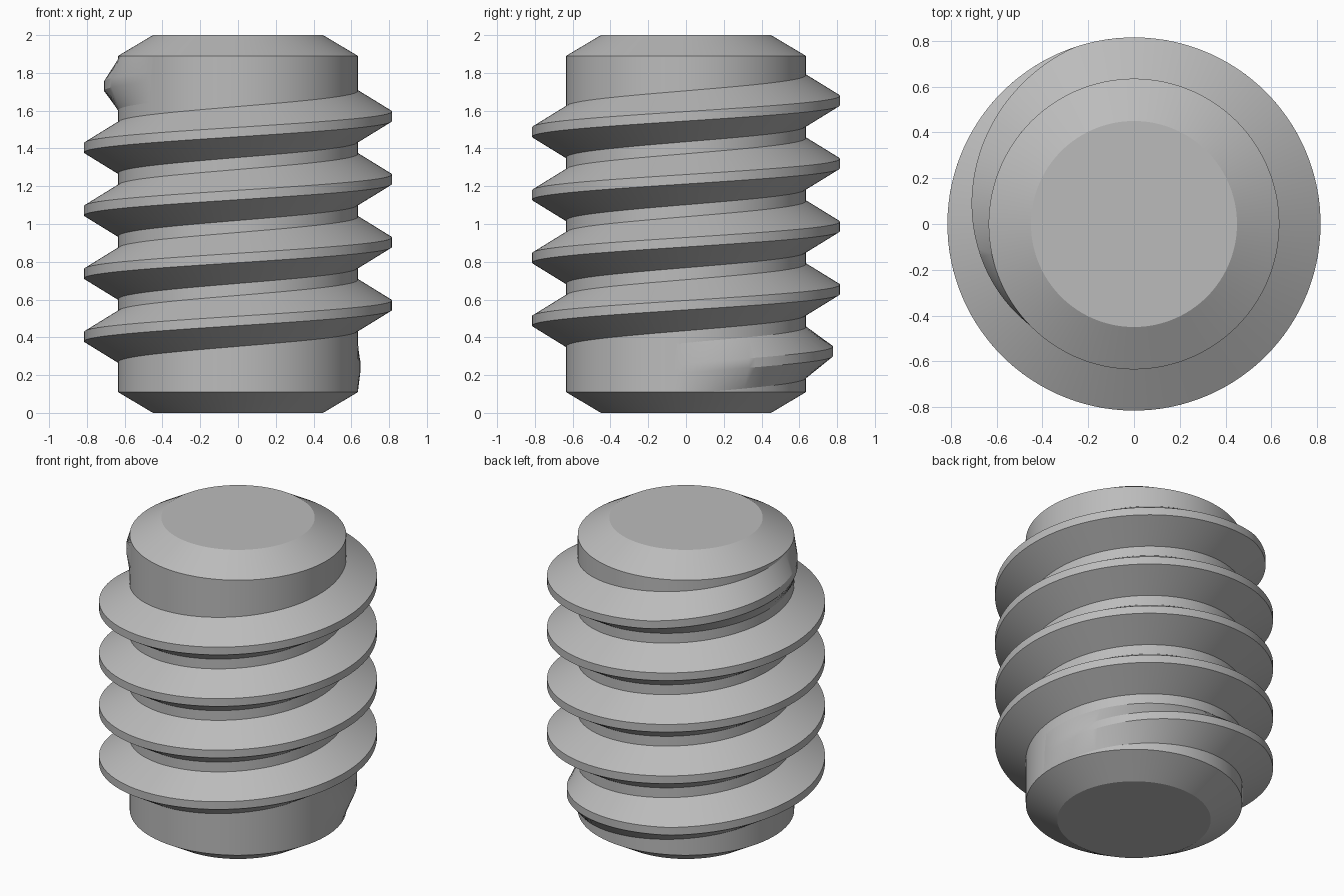
import bpy
import bmesh
from math import radians, cos, sin

old = bpy.data.objects.get("Cube")
if old:
    bpy.data.objects.remove(old, do_unlink=True)

CORE_R, CREST_R = 0.635, 0.815
PITCH = 1 / 3
SEGMENTS = 120

steel = bpy.data.materials.new("grey steel")
steel.use_nodes = True
grey = (0.5, 0.5, 0.5, 1)
steel.diffuse_color = grey
steel.node_tree.nodes["Principled BSDF"].inputs["Base Color"].default_value = grey


def polar(r, angle, z):
    return (r * cos(angle), r * sin(angle), z)


def loft(name, rings, close_profile=False):
    """Skin a list of equal-length point rings and cap both ends."""
    bm = bmesh.new()
    rows = [[bm.verts.new(p) for p in ring] for ring in rings]
    n = len(rows[0])
    for a, b in zip(rows, rows[1:]):
        for i in range(n):
            j = (i + 1) % n
            bm.faces.new((a[i], a[j], b[j], b[i]))
    bm.faces.new(rows[0])
    bm.faces.new(rows[-1])
    bmesh.ops.recalc_face_normals(bm, faces=bm.faces)
    mesh = bpy.data.meshes.new(name)
    bm.to_mesh(mesh)
    bm.free()
    mesh.materials.append(steel)
    obj = bpy.data.objects.new(name, mesh)
    bpy.context.collection.objects.link(obj)
    bpy.ops.object.select_all(action="DESELECT")
    obj.select_set(True)
    bpy.context.view_layer.objects.active = obj
    bpy.ops.object.shade_smooth_by_angle(angle=radians(25))
    return obj


# Chamfered cylindrical core
step = radians(360 / SEGMENTS)
outline = [(0.45, 0), (CORE_R, 0.11), (CORE_R, 1.89), (0.45, 2)]
loft("screw_core", [[polar(r, i * step, z) for i in range(SEGMENTS)]
                    for r, z in outline])

# Helical thread whose crest fades into the core at both ends
START, END = -7, 4 * 360 + 225
FADE_IN, FADE_OUT = 125, 116
BASE_HALF, CREST_HALF = 0.135, 0.025
rings = []
count = round((END - START) * SEGMENTS / 360)
for k in range(count + 1):
    deg = START + (END - START) * k / count
    z = 0.237 + PITCH * deg / 360
    fade = min(1, (deg - START) / FADE_IN, (END - deg) / FADE_OUT)
    crest = CORE_R - 0.002 + (CREST_R - CORE_R + 0.002) * fade
    low, high = max(z - BASE_HALF, 0.112), min(z + BASE_HALF, 1.888)
    section = [(0.61, low), (CORE_R, low), (crest, z - CREST_HALF),
               (crest, z + CREST_HALF), (CORE_R, high), (0.61, high)]
    rings.append([polar(r, radians(deg), h) for r, h in section])
loft("screw_thread", rings)
